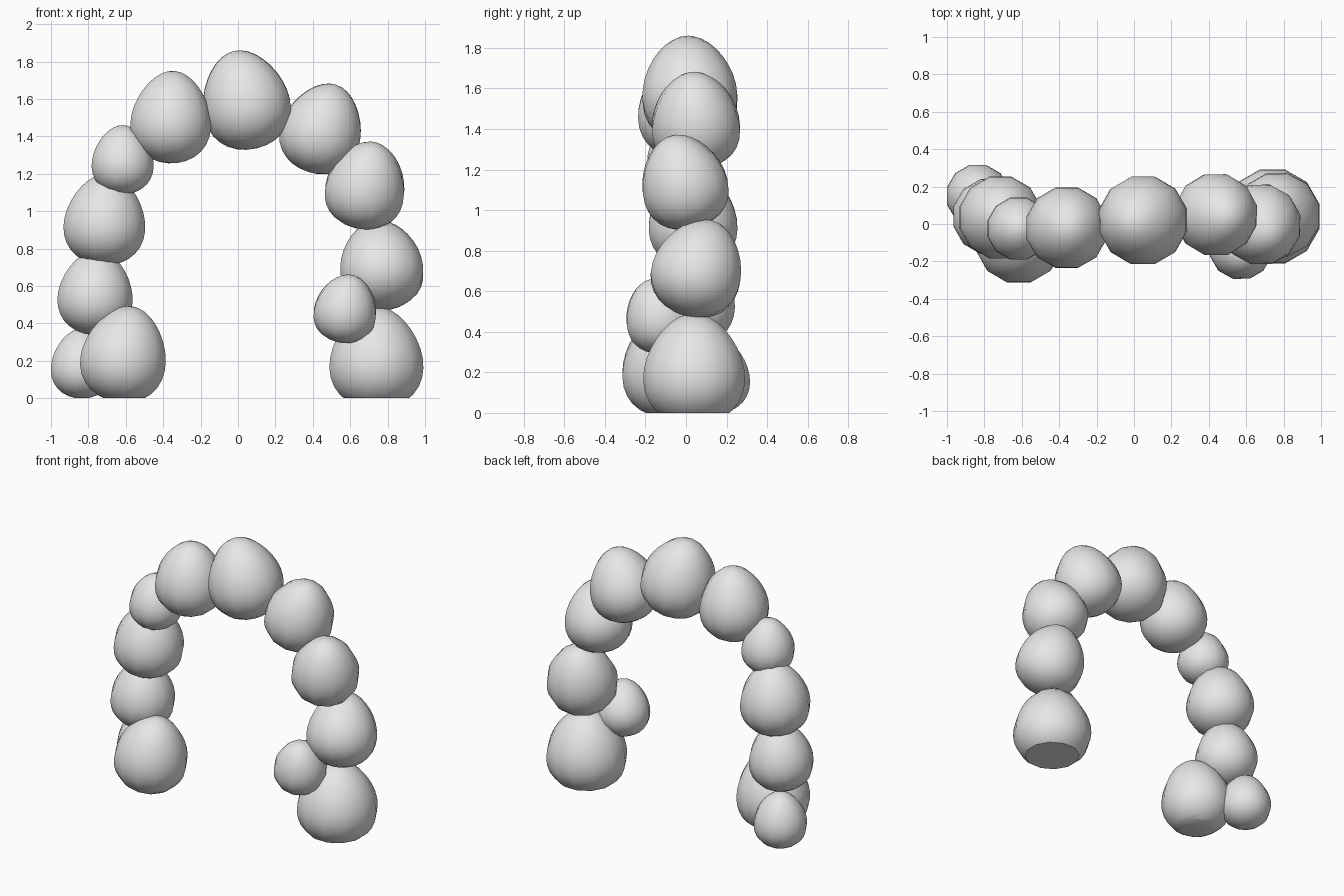
import bpy, bmesh, math
from mathutils import Vector

if "Cube" in bpy.data.objects:
    bpy.data.objects.remove(bpy.data.objects["Cube"])

SEGMENTS, RINGS, TAPER = 12, 16, 0.18

grey = bpy.data.materials.new("balloon_grey")
grey.diffuse_color = (0.8, 0.8, 0.8, 1)
grey.use_nodes = True
grey.node_tree.nodes["Principled BSDF"].inputs["Base Color"].default_value = grey.diffuse_color


def balloon(name, centre, width, height, lean=(0, 0)):
    """Egg-shaped balloon, wider below; lean is the shift of its highest point."""
    a, b = height / 2, width / 2 / math.cos(math.pi / SEGMENTS) * 0.99
    sx, sy = (s / (0.67 * a) for s in lean)
    axis = Vector((sx, sy, math.sqrt(max(0.1, 1 - sx * sx - sy * sy))))
    turn = Vector((0, 0, 1)).rotation_difference(axis)
    middle = Vector(centre) + Vector((sx, sy, 0)) * 0.2 * a

    bm = bmesh.new()
    bmesh.ops.create_uvsphere(bm, u_segments=SEGMENTS, v_segments=RINGS, radius=1)
    for v in bm.verts:
        angle = math.atan2(v.co.y, v.co.x) + math.pi / SEGMENTS
        r = math.hypot(v.co.x, v.co.y) * b * (1 - TAPER * v.co.z)
        local = Vector((r * math.cos(angle), r * math.sin(angle), a * v.co.z))
        v.co = middle + turn @ local

    # flat base where the balloon rests on the floor
    cut = bmesh.ops.bisect_plane(bm, geom=bm.verts[:] + bm.edges[:] + bm.faces[:],
                                 plane_co=(0, 0, 0), plane_no=(0, 0, -1),
                                 clear_outer=True)
    rim = [e for e in cut["geom_cut"] if isinstance(e, bmesh.types.BMEdge)]
    if rim:
        bmesh.ops.holes_fill(bm, edges=rim, sides=0)
    bmesh.ops.recalc_face_normals(bm, faces=bm.faces[:])

    mesh = bpy.data.meshes.new(name)
    bm.to_mesh(mesh)
    bm.free()
    mesh.materials.append(grey)
    ob = bpy.data.objects.new(name, mesh)
    bpy.context.collection.objects.link(ob)
    bpy.ops.object.select_all(action='DESELECT')
    ob.select_set(True)
    bpy.context.view_layer.objects.active = ob
    bpy.ops.object.shade_smooth_by_angle(angle=math.radians(40))


# right leg of the arch
balloon("right_base_balloon", (0.74, 0.04, 0.215), 0.50, 0.55)
balloon("right_lower_balloon", (0.77, 0.045, 0.715), 0.44, 0.49, (-0.02, 0.05))
balloon("right_upper_balloon", (0.675, 0.0, 1.14), 0.42, 0.475, (0.03, -0.04))
balloon("right_small_balloon", (0.57, -0.125, 0.48), 0.33, 0.37, (0.02, -0.03))

# crown of the arch
balloon("right_shoulder_balloon", (0.435, 0.05, 1.443), 0.43, 0.49, (0.05, -0.01))
balloon("top_balloon", (0.05, 0.02, 1.596), 0.465, 0.535, (-0.04, -0.01))
balloon("left_shoulder_balloon", (-0.36, -0.02, 1.503), 0.43, 0.495, (0.01, 0))

# left leg of the arch
balloon("left_link_balloon", (-0.617, -0.025, 1.275), 0.33, 0.37)
balloon("left_upper_balloon", (-0.715, 0.035, 0.955), 0.435, 0.49, (0.01, 0))
balloon("left_lower_balloon", (-0.765, 0.04, 0.565), 0.40, 0.455, (0.01, 0))
balloon("left_base_balloon", (-0.617, -0.085, 0.235), 0.455, 0.52, (0.03, 0))
balloon("left_small_balloon", (-0.835, 0.15, 0.185), 0.33, 0.375)
